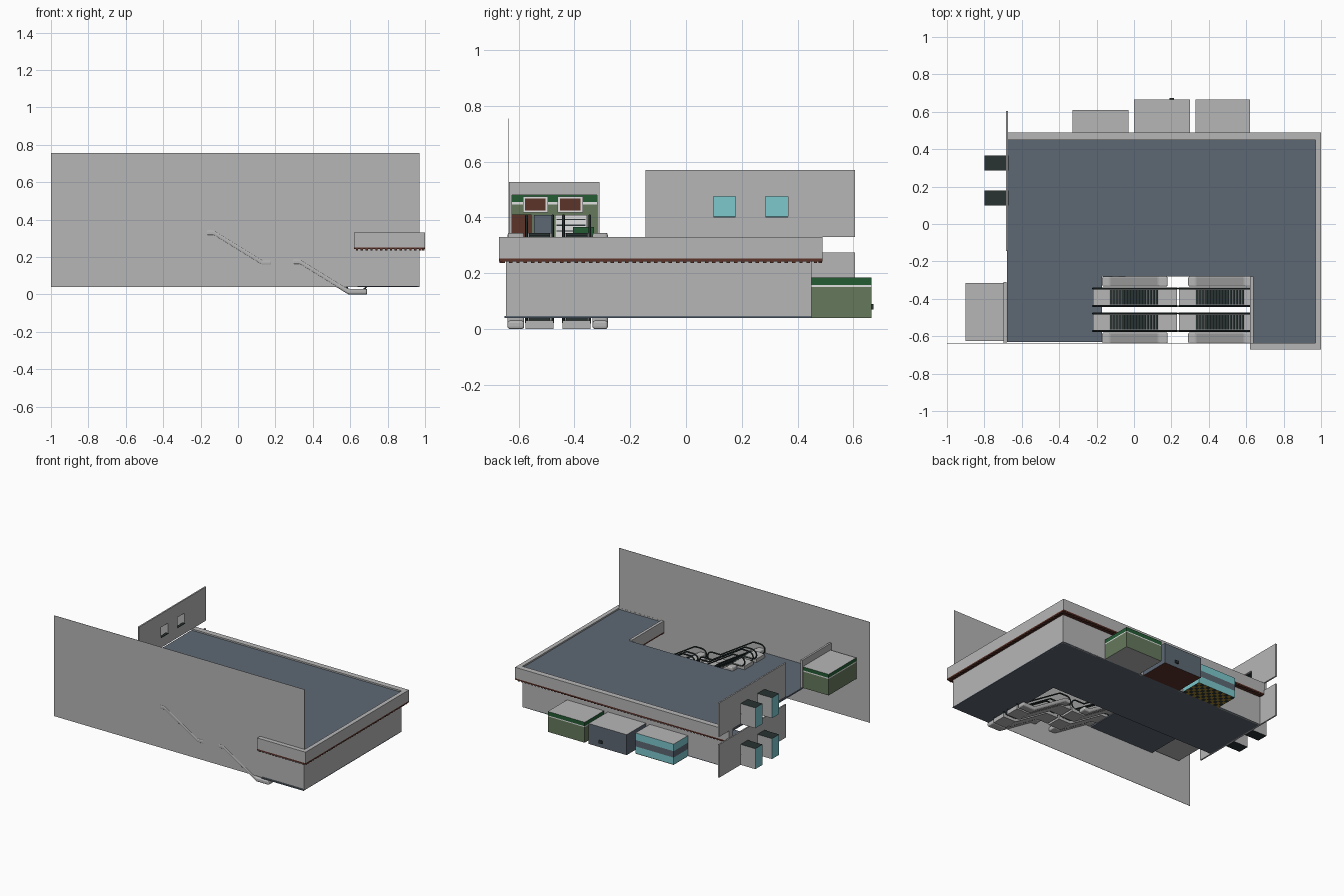
import bpy, bmesh, math
from mathutils import Vector

cube = bpy.data.objects.get("Cube")
if cube:
    bpy.data.objects.remove(cube)


def mat(name, r, g, b):
    m = bpy.data.materials.new(name)
    m.use_nodes = True
    m.diffuse_color = (r, g, b, 1)
    m.node_tree.nodes["Principled BSDF"].inputs["Base Color"].default_value = (r, g, b, 1)
    return m


GRAY = mat("plaster_gray", .47, .47, .47)
WHITE = mat("trim_white", .75, .75, .75)
SLATE = mat("slate_blue", .11, .138, .175)
CYAN = mat("window_cyan", .2, .58, .61)
SAGE = mat("sage_green", .133, .19, .107)
GREEN = mat("dark_green", .017, .107, .034)
BROWN = mat("wood_brown", .107, .034, .023)
BLACK = mat("rubber_black", .022, .032, .032)
YELLOW = mat("tile_yellow", .35, .22, .03)


def finish(name, bm, mats):
    me = bpy.data.meshes.new(name)
    bm.to_mesh(me)
    bm.free()
    for m in mats:
        me.materials.append(m)
    ob = bpy.data.objects.new(name, me)
    bpy.context.collection.objects.link(ob)
    return ob


def add_box(bm, x0, x1, y0, y1, z0, z1):
    vs = bmesh.ops.create_cube(bm, size=1)["verts"]
    for v in vs:
        v.co = Vector((x1 if v.co.x > 0 else x0, y1 if v.co.y > 0 else y0, z1 if v.co.z > 0 else z0))


def boxes(name, material, *dims):
    bm = bmesh.new()
    for d in dims:
        add_box(bm, *d)
    return finish(name, bm, [material])


def room(name, dims, open_dir, floor, roof, bands):
    """Hollow box with one open side; bands = [(top height, wall material)]."""
    bm = bmesh.new()
    add_box(bm, *dims)
    bm.normal_update()
    opening = [f for f in bm.faces if f.normal.dot(Vector(open_dir)) > .9]
    bmesh.ops.delete(bm, geom=opening, context='FACES')
    for top, _ in bands[:-1]:
        bmesh.ops.bisect_plane(bm, geom=bm.verts[:] + bm.edges[:] + bm.faces[:],
                               plane_co=(0, 0, top), plane_no=(0, 0, 1))
    bm.normal_update()
    for f in bm.faces:
        z = f.calc_center_median().z
        if abs(f.normal.z) > .5:
            f.material_index = 1 if z > (dims[4] + dims[5]) / 2 else 0
        else:
            f.material_index = 2 + next((i for i, b in enumerate(bands) if z < b[0]), len(bands) - 1)
    return finish(name, bm, [floor, roof] + [b[1] for b in bands])


# Floors, the upper one notched around the escalator well
boxes("upper_floor", SLATE, (-.68, .97, -.28, .45, .31, .32),
      (-.68, -.17, -.63, -.28, .31, .32), (.64, .97, -.65, -.28, .31, .32))
boxes("lower_floor", SLATE, (-.68, .97, -.04, .45, .04, .046), (.64, .97, -.65, -.04, .04, .046))

# Outer walls
boxes("front_wall", GRAY, (-1, .97, -.638, -.636, .04, .755))
boxes("right_wall", GRAY, (.96, .97, -.645, .45, .04, .25))
boxes("back_wall", GRAY, (-.68, .97, .44, .45, .185, .25), (.62, .97, .44, .45, .04, .185),
      (.30, .33, .44, .45, .04, .185), (-.03, 0, .44, .45, .04, .185), (-.68, -.33, .44, .45, .04, .185))

# Cornice with a wooden strip and dentils below
runs = [(-.68, 1, .45, .49), (.97, 1, -.67, .49), (.62, 1, -.67, -.635), (.62, .64, -.65, -.28)]
boxes("cornice", GRAY, *[r + (.252, .33) for r in runs])
boxes("cornice_strip", BROWN, *[r + (.242, .252) for r in runs])
dentils = [(.985, .998, -.66 + i * .026, -.648 + i * .026, .236, .242) for i in range(44)]
dentils += [(-.67 + i * .026, -.658 + i * .026, .475, .488, .236, .242) for i in range(64)]
dentils += [(.63 + i * .026, .642 + i * .026, -.668, -.655, .236, .242) for i in range(14)]
boxes("cornice_dentils", BROWN, *dentils)

# Side panels with two window bays on each storey
for level, z in (("lower", .04), ("upper", .33)):
    piers = [(-.145, .098), (.178, .285), (.365, .605)]
    bays = [(.098, .178), (.285, .365)]
    parts = [(-.685, -.675, a, b, z, z + .145) for a, b in piers]
    parts += [(-.685, -.675, a, b, z, z + .07) for a, b in bays]
    parts.append((-.685, -.675, -.145, .605, z + .145, z + (.24 if z > .1 else .235)))
    boxes(level + "_side_panel", GRAY, *parts)
    for i, (a, b) in enumerate(bays):
        bay = room(f"{level}_window_bay_{i}", (-.8, -.685, a, b, z, z + .145), (1, 0, 0),
                   BLACK, BLACK, [(1, GRAY)])
        bay.data.materials.append(CYAN)
        for p in bay.data.polygons:
            if abs(p.normal.x) > .9:
                p.material_index = 3
        boxes(f"{level}_bay_sill_{i}", BLACK, (-.69, -.672, a, b, z + .07, z + .074))

# Shops along the back
back_open = (0, -1, 0)
room("green_shop", (.33, .62, .45, .665, .04, .185), back_open, GRAY, GRAY,
     [(.15, SAGE), (.157, WHITE), (1, GREEN)])
room("slate_shop", (0, .30, .45, .665, .04, .185), back_open, BROWN, GRAY, [(1, SLATE)])
room("cyan_shop", (-.33, -.03, .45, .61, .04, .185), back_open, BROWN, GRAY,
     [(.09, CYAN), (.135, SLATE), (1, CYAN)])
boxes("shop_lamp", BLACK, (.19, .215, .665, .673, .07, .09))

# Checkered tiles under the cyan shop
bm = bmesh.new()
bmesh.ops.create_grid(bm, x_segments=12, y_segments=6, size=.5)
for v in bm.verts:
    v.co = Vector((-.18 + v.co.x * .3, .53 + v.co.y * .16, .038))
for f in bm.faces:
    c = f.calc_center_median()
    f.material_index = (math.floor((c.x + .33) / .025) + math.floor((c.y - .45) / .0267)) % 2
finish("checker_tiles", bm, [YELLOW, BLACK])

# Upper corner shop with sign and interior fittings
room("corner_shop", (-.9, -.69, -.625, -.315, .33, .48), (1, 0, 0), GRAY, GRAY,
     [(.447, SAGE), (.455, WHITE), (1, GREEN)])
boxes("shop_sign", GRAY, (-.697, -.683, -.635, -.31, .48, .527))
boxes("shop_jambs", GRAY, (-.697, -.683, -.635, -.623, .33, .48), (-.697, -.683, -.319, -.31, .33, .48))
for i, y in enumerate((-.54, -.415)):
    boxes(f"picture_frame_{i}", WHITE, (-.899, -.893, y - .045, y + .045, .418, .475))
    boxes(f"picture_{i}", BROWN, (-.893, -.889, y - .037, y + .037, .425, .468))
boxes("shop_shelf", BROWN, (-.895, -.85, -.623, -.553, .33, .41))
boxes("shop_door", SLATE, (-.899, -.893, -.545, -.48, .33, .408))
boxes("shop_counter", WHITE, (-.895, -.87, -.47, -.355, .33, .408))
boxes("counter_shelves", BLACK, *[(-.87, -.867, -.465, -.36, z, z + .004) for z in (.35, .37, .39)])
boxes("shop_bin", GREEN, (-.86, -.83, -.405, -.33, .332, .365))


# Escalators: two flights, each with two lanes
def ribbon(name, path, y0, y1, thick, material, bevel=0):
    """Slab following an x-z path."""
    bm = bmesh.new()
    outline = [(x, z + thick / 2) for x, z in path] + [(x, z - thick / 2) for x, z in reversed(path)]
    face = bm.faces.new([bm.verts.new((x, y0, z)) for x, z in outline])
    ext = bmesh.ops.extrude_face_region(bm, geom=[face])["geom"]
    for v in ext:
        if isinstance(v, bmesh.types.BMVert):
            v.co.y = y1
    bmesh.ops.recalc_face_normals(bm, faces=bm.faces)
    ob = finish(name, bm, [material])
    if bevel:
        mod = ob.modifiers.new("rounded", 'BEVEL')
        mod.width = bevel
        mod.segments = 3
    return ob


def handrail(name, path, y):
    """Closed tube loop with rounded ends."""
    low, high, r = .008, .076, .034
    (xa, za), (xb, zb) = path[0], path[-1]
    pts = [(x, z + high) for x, z in path[1:-1]]
    for cx, cz, start in ((xb - r, zb, math.pi / 2), (xa + r, za, -math.pi / 2)):
        for i in range(9):
            a = start - i * math.pi / 8
            pts.append((cx + r * math.cos(a), cz + (low + high) / 2 + r * math.sin(a)))
        if cx > xa + r:
            pts += [(x, z + low) for x, z in reversed(path[1:-1])]
    cu = bpy.data.curves.new(name, 'CURVE')
    cu.dimensions = '3D'
    cu.bevel_depth = .005
    cu.bevel_resolution = 1
    sp = cu.splines.new('POLY')
    sp.points.add(len(pts) - 1)
    for p, (x, z) in zip(sp.points, pts):
        p.co = (x, y, z, 1)
    sp.use_cyclic_u = True
    cu.materials.append(BLACK)
    bpy.context.collection.objects.link(bpy.data.objects.new(name, cu))


flight = [(-.22, .33), (-.13, .33), (.13, .17), (.23, .17)]
for tag, dx, dz, end in (("upper", 0, 0, .18), ("lower", .46, -.155, .69)):
    path = [(x + dx, z + dz) for x, z in flight]
    case = [(path[0][0] + .05, path[0][1]), path[1], path[2], (end, path[3][1])]
    ribbon(tag + "_casing_front", case, -.64, -.58, .03, GRAY, .009)
    ribbon(tag + "_casing_back", case, -.335, -.28, .03, GRAY, .009)
    for lane, yc in (("front", -.525), ("back", -.392)):
        ribbon(f"{tag}_{lane}_truss", path, yc - .05, yc + .05, .03, GRAY)
        (x0, z0), (x1, z1) = path[1], path[2]
        n = 16
        steps = []
        for i in range(n):
            t = (i + .5) / n
            x, z = x0 + (x1 - x0) * t, z0 + (z1 - z0) * t + .02
            steps.append((x - .0075, x + .0075, yc - .038, yc + .038, z - .018, z))
        boxes(f"{tag}_{lane}_steps", BLACK, *steps)
        for side in (-1, 1):
            handrail(f"{tag}_{lane}_handrail_{'back' if side > 0 else 'front'}", path, yc + side * .047)
